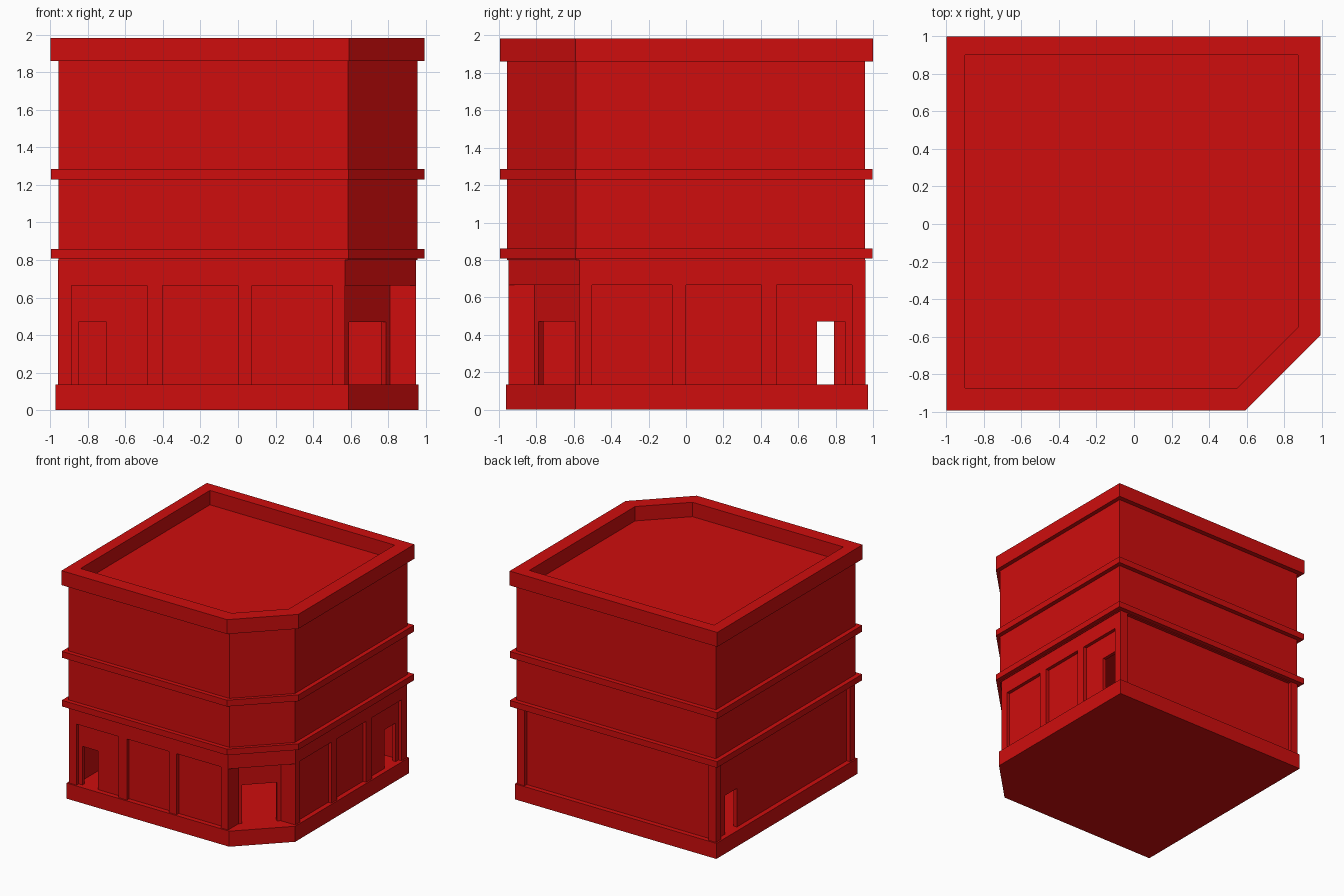
import bpy
import bmesh

cube = bpy.data.objects.get("Cube")
if cube:
    bpy.data.objects.remove(cube)

red = bpy.data.materials.new("red_paint")
red.use_nodes = True
color = (0.62, 0.004, 0.004, 1)
red.diffuse_color = color
red.node_tree.nodes["Principled BSDF"].inputs["Base Color"].default_value = color

GROUND, HEAD, DOOR, CEILING, ROOF, TOP = 0.135, 0.665, 0.47, 0.8, 1.86, 1.985


def footprint(back, front, cut):
    """Square plan with the front corner on the +x side cut off."""
    return [(-back, -front), (cut, -front), (front, -cut), (front, back), (-back, back)]


def rect(x0, x1, y0, y1):
    return [(x0, y0), (x1, y0), (x1, y1), (x0, y1)]


def flip(prisms):
    """Reflect across the plan diagonal, so front becomes right side."""
    return [([(-y, -x) for x, y in pts], z0, z1) for pts, z0, z1 in prisms]


def finish(name, bm):
    bmesh.ops.recalc_face_normals(bm, faces=bm.faces)
    mesh = bpy.data.meshes.new(name)
    bm.to_mesh(mesh)
    bm.free()
    mesh.materials.append(red)
    bpy.context.collection.objects.link(bpy.data.objects.new(name, mesh))


def build(name, prisms):
    bm = bmesh.new()
    for pts, z0, z1 in prisms:
        low = [bm.verts.new((x, y, z0)) for x, y in pts]
        high = [bm.verts.new((x, y, z1)) for x, y in pts]
        bm.faces.new(low)
        bm.faces.new(high)
        for i in range(len(pts)):
            j = (i + 1) % len(pts)
            bm.faces.new((low[i], low[j], high[j], high[i]))
    finish(name, bm)


def ring(name, outer, inner, z0, z1):
    bm = bmesh.new()
    loops = [[bm.verts.new((x, y, z)) for x, y in pts]
             for pts, z in ((outer, z0), (outer, z1), (inner, z1), (inner, z0))]
    for k in range(4):
        a, b = loops[k], loops[(k + 1) % 4]
        for i in range(len(a)):
            j = (i + 1) % len(a)
            bm.faces.new((a[i], a[j], b[j], b[i]))
    finish(name, bm)


def wall_with_door(x0, x1, d0, d1, y0, y1):
    return [(rect(x0, d0, y0, y1), GROUND, CEILING),
            (rect(d0, d1, y0, y1), DOOR, CEILING),
            (rect(d1, x1, y0, y1), GROUND, CEILING)]


# Plinth, upper storeys and projecting bands
build("plinth", [(footprint(0.973, 0.963, 0.59), 0, GROUND)])
build("upper_storeys", [(footprint(0.957, 0.957, 0.587), CEILING, ROOF)])
for name, z0, z1 in (("lower_band", 0.807, 0.86), ("upper_band", 1.23, 1.285)):
    build(name, [(footprint(0.997, 0.995, 0.59), z0, z1)])

# Parapet around the sunken roof
ring("parapet", footprint(1, 0.995, 0.592), footprint(0.9, 0.875, 0.55), ROOF, TOP)

# Shop front: piers and fascia in front of a recessed wall with a doorway
piers = [(rect(x0, x1, -0.95, y1), GROUND, HEAD) for x0, x1, y1 in
         ((-0.96, -0.888, -0.888), (-0.485, -0.403, -0.92), (0, 0.075, -0.92), (0.503, 0.57, -0.81))]
fascia = [(rect(-0.96, 0.57, -0.95, -0.92), HEAD, CEILING)]
recessed = wall_with_door(-0.93, 0.57, -0.85, -0.7, -0.92, -0.89)
for side, change in (("front", list), ("right", flip)):
    build(side + "_piers", change(piers))
    build(side + "_fascia", change(fascia))
    build(side + "_wall", change(recessed))

# Plain back and side walls between corner posts
build("back_wall", [(rect(-0.93, 0.93, 0.9, 0.93), GROUND, CEILING)])
build("side_wall", flip(wall_with_door(-0.93, 0.93, -0.79, -0.63, 0.9, 0.93)))
build("corner_posts", [(rect(x, x + 0.072, y, y + 0.072), GROUND, CEILING)
                       for x, y in ((-0.96, 0.888), (0.878, 0.888), (-0.96, -0.95))])

# Recessed corner entrance
build("entrance_soffit", [([(0.57, -0.95), (0.95, -0.57), (0.81, -0.57), (0.57, -0.81)], HEAD, CEILING)])


def diagonal(x0, x1):
    return [(x0, x0 - 1.38), (x1, x1 - 1.38), (x1 - 0.025, x1 - 1.355), (x0 - 0.025, x0 - 1.355)]


build("entrance_wall", [(diagonal(0.57, 0.592), GROUND, CEILING),
                        (diagonal(0.592, 0.788), DOOR, CEILING),
                        (diagonal(0.788, 0.81), GROUND, CEILING)])
